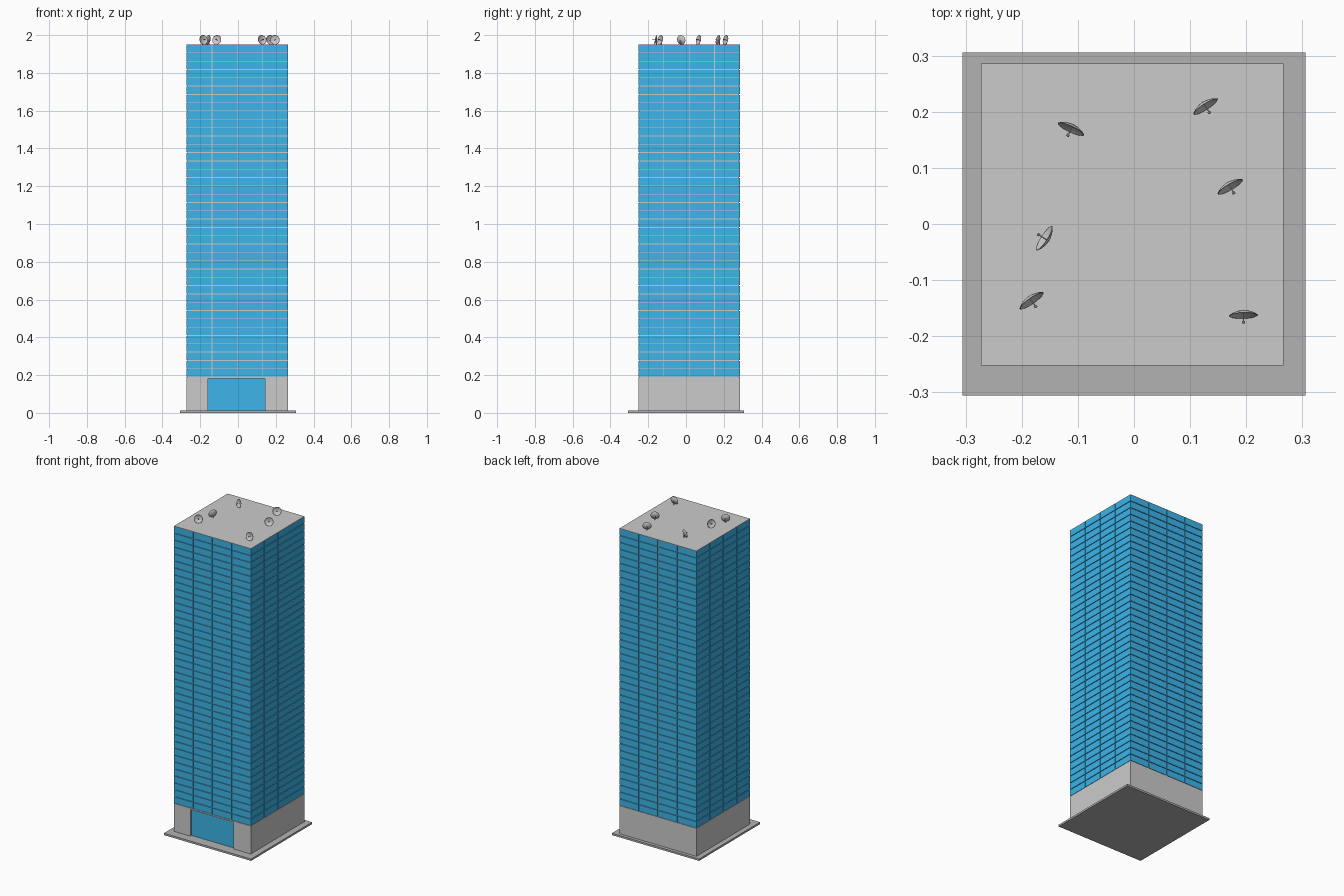
import bpy, bmesh, math
from mathutils import Vector, Matrix

if "Cube" in bpy.data.objects:
    bpy.data.objects.remove(bpy.data.objects["Cube"])

X0, X1, Y0, Y1 = -0.273, 0.266, -0.252, 0.286   # tower footprint
SLAB, POD, TOP = 0.012, 0.19, 1.95              # slab top, podium top, roof
FLOORS, BAYS, GAP, DEPTH = 40, 4, 0.004, 0.005


def material(name, color):
    m = bpy.data.materials.new(name)
    m.diffuse_color = (*color, 1)
    m.use_nodes = True
    m.node_tree.nodes["Principled BSDF"].inputs["Base Color"].default_value = m.diffuse_color
    return m


def add_box(bm, lo, hi):
    lo, hi = Vector(lo), Vector(hi)
    mat = Matrix.Translation((lo + hi) / 2) @ Matrix.Diagonal((*(hi - lo), 1))
    bmesh.ops.create_cube(bm, size=1, matrix=mat)


def finish(name, bm, mat=None):
    me = bpy.data.meshes.new(name)
    bm.to_mesh(me)
    bm.free()
    ob = bpy.data.objects.new(name, me)
    bpy.context.collection.objects.link(ob)
    if mat:
        me.materials.append(mat)
    return ob


def box(name, lo, hi, mat=None):
    bm = bmesh.new()
    add_box(bm, lo, hi)
    return finish(name, bm, mat)


glass = material("blue_glass", (0.045, 0.46, 0.82))
paving = material("dark_paving", (0.45, 0.45, 0.45))

# Ground slab
box("ground_slab", (-0.306, -0.306, 0), (0.306, 0.306, SLAB), paving)

# Podium with a recessed entrance
podium = box("podium", (X0, Y0, SLAB - 0.002), (X1, Y1, POD))
cutter = box("entrance_cutter", (-0.158, Y0 - 0.05, 0), (0.144, Y0 + 0.016, 0.181))
cutter.hide_render = True
cutter.hide_set(True)
cut = podium.modifiers.new("entrance", 'BOOLEAN')
cut.object = cutter
cut.operation = 'DIFFERENCE'
cut.solver = 'EXACT'
box("entrance_glass", (-0.158, Y0 + 0.012, SLAB), (0.144, Y0 + 0.018, 0.181), glass)

# Tower core and roof
box("tower_core", (X0 + DEPTH, Y0 + DEPTH, POD - 0.002), (X1 - DEPTH, Y1 - DEPTH, TOP - 0.001))
box("roof", (X0, Y0, TOP - 0.003), (X1, Y1, TOP))

# Window panels on all four sides, separated by thin grooves
bm = bmesh.new()
step = (TOP - POD) / FLOORS
bw, bd = (X1 - X0) / BAYS, (Y1 - Y0) / BAYS
for f in range(FLOORS):
    z0, z1 = POD + f * step + GAP / 2, POD + (f + 1) * step - GAP / 2
    for b in range(BAYS):
        lo_gap = GAP / 2 if b else 0
        hi_gap = GAP / 2 if b < BAYS - 1 else 0
        xa, xb = X0 + b * bw + lo_gap, X0 + (b + 1) * bw - hi_gap
        ya, yb = Y0 + b * bd + lo_gap, Y0 + (b + 1) * bd - hi_gap
        add_box(bm, (xa, Y0, z0), (xb, Y0 + DEPTH + 0.001, z1))
        add_box(bm, (xa, Y1 - DEPTH - 0.001, z0), (xb, Y1, z1))
        add_box(bm, (X0, ya, z0), (X0 + DEPTH + 0.001, yb, z1))
        add_box(bm, (X1 - DEPTH - 0.001, ya, z0), (X1, yb, z1))
finish("window_panels", bm, glass)


# Rooftop satellite dishes
def dish(name, x, y, nx, ny, tilt=math.radians(12)):
    bm = bmesh.new()
    # Bowl: back profile out to the rim, then the hollow front back to the axis
    prof = [(0, -0.008), (0.011, -0.0065), (0.020, -0.003), (0.026, 0.001),
            (0.025, 0.0015), (0.019, -0.0015), (0.010, -0.005), (0, -0.0065)]
    vs = [bm.verts.new((r, 0, z)) for r, z in prof]
    es = [bm.edges.new(p) for p in zip(vs, vs[1:])]
    bmesh.ops.spin(bm, geom=vs + es, cent=(0, 0, 0), axis=(0, 0, 1),
                   angle=math.tau, steps=20, use_duplicate=False)
    bmesh.ops.remove_doubles(bm, verts=bm.verts, dist=1e-5)
    bmesh.ops.recalc_face_normals(bm, faces=bm.faces)
    # Feed rod and receiver
    for r, z, h in ((0.0011, 0.003, 0.02), (0.0028, 0.0135, 0.004)):
        bmesh.ops.create_cone(bm, cap_ends=True, segments=10, radius1=r, radius2=r,
                              depth=h, matrix=Matrix.Translation((0, 0, z)))
    aim = Vector((nx, ny, 0)).normalized() * math.cos(tilt) + Vector((0, 0, math.sin(tilt)))
    bm.transform(Matrix.Translation((x, y, 1.9745)) @ aim.to_track_quat('Z', 'Y').to_matrix().to_4x4())
    # Short post down to the roof
    back = Vector((x, y, 0)) - aim * 0.007
    bmesh.ops.create_cone(bm, cap_ends=True, segments=10, radius1=0.0025, radius2=0.0025,
                          depth=0.024, matrix=Matrix.Translation((back.x, back.y, TOP + 0.012)))
    ob = finish(name, bm)
    bpy.ops.object.select_all(action='DESELECT')
    bpy.context.view_layer.objects.active = ob
    ob.select_set(True)
    bpy.ops.object.shade_smooth_by_angle(angle=math.radians(35))


spots = [(0.127, 0.210, 0.54, -0.84), (-0.112, 0.170, -0.42, -0.90),
         (0.171, 0.067, 0.50, -0.87), (-0.159, -0.026, -0.84, 0.54),
         (-0.183, -0.136, 0.57, -0.82), (0.195, -0.162, 0.03, -1)]
for i, s in enumerate(spots):
    dish(f"satellite_dish_{i + 1}", *s)
